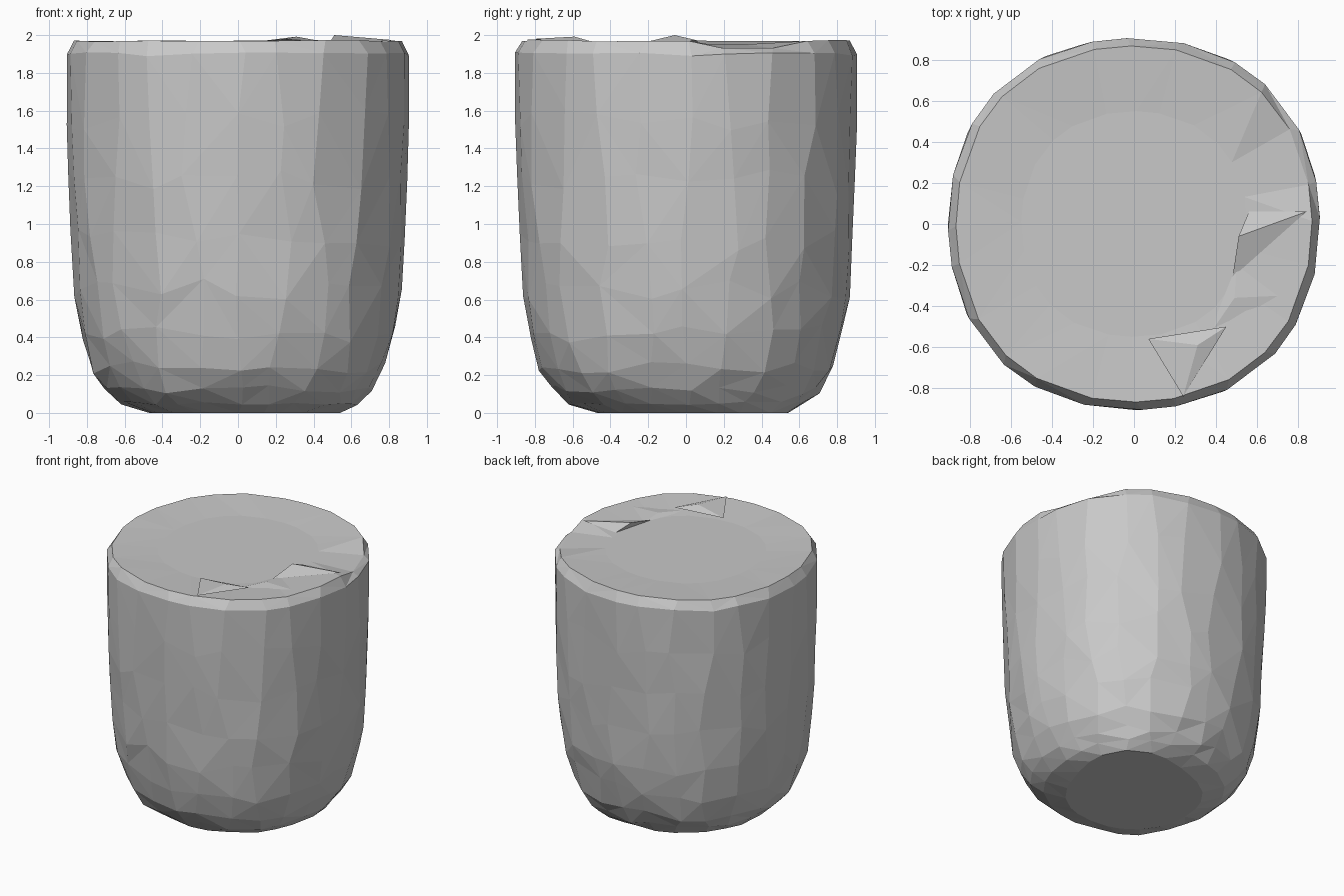
import bpy, bmesh, math, random
from mathutils import Vector

random.seed(11)
cube = bpy.data.objects.get("Cube")
if cube:
    bpy.data.objects.remove(cube, do_unlink=True)

stone = bpy.data.materials.new("stone_grey")
stone.use_nodes = True
grey = (0.58, 0.58, 0.58, 1)
stone.diffuse_color = grey
stone.node_tree.nodes["Principled BSDF"].inputs["Base Color"].default_value = grey


def finish(bm, name):
    bmesh.ops.recalc_face_normals(bm, faces=bm.faces)
    mesh = bpy.data.meshes.new(name)
    bm.to_mesh(mesh)
    bm.free()
    mesh.materials.append(stone)
    obj = bpy.data.objects.new(name, mesh)
    bpy.context.scene.collection.objects.link(obj)
    return obj


# Profile of the block from base to rim: radius, height, roughness
SIDES = 24
PROFILE = [
    (0.47, 0.0, 0.0), (0.62, 0.05, 0.01), (0.71, 0.125, 0.025),
    (0.78, 0.24, 0.035), (0.835, 0.42, 0.05), (0.868, 0.65, 0.06),
    (0.888, 0.92, 0.07), (0.9, 1.22, 0.07), (0.907, 1.55, 0.06),
    (0.907, 1.9, 0.012), (0.868, 1.97, 0.004), (0.55, 1.95, 0.0),
]
RIM = len(PROFILE) - 2

# Shallow chips on the front: x, height, reach, depth
DENTS = [(-0.1, 0.45, 0.25, 0.02), (0.3, 0.85, 0.35, 0.015)]


def stone_point(i, row, radius, height, rough):
    # Columns lean gently so the facets run in upright strips
    turn = math.tau * (i + 0.15 * math.sin(row * 0.9 + i * 2.1)) / SIDES
    turn += random.uniform(-0.6, 0.6) * rough
    radius -= random.uniform(0, 0.1) * rough
    height += random.uniform(-1, 1) * rough
    # Plan is slightly squared, and the base spreads at the back corner
    radius *= 1 + 0.03 * math.sin(2 * turn) ** 2
    if row < 2:
        corner = max(0, math.cos(turn - math.pi / 4)) ** 4
        radius += corner * (0.15 if row == 0 else 0.05)
    # Worn stretch of the rim
    if row == RIM and 0.1 < turn < 0.75:
        height -= 0.04
    p = Vector((radius * math.cos(turn), radius * math.sin(turn), height))
    if p.y < 0:
        for x, z, reach, depth in DENTS:
            near = 1 - math.hypot(p.x - x, p.z - z) / reach
            if near > 0:
                p.y += depth * near
    return p


# Rough faceted block with irregular diagonals
bm = bmesh.new()
rings = []
for row, (radius, height, rough) in enumerate(PROFILE):
    rings.append([bm.verts.new(stone_point(i, row, radius, height, rough))
                  for i in range(SIDES)])
for low, high in zip(rings, rings[1:]):
    for i in range(SIDES):
        j = (i + 1) % SIDES
        a, b, c, d = low[i], low[j], high[j], high[i]
        # Pick the diagonal that keeps the surface bulging outward
        middle_ac, middle_bd = (a.co + c.co) / 2, (b.co + d.co) / 2
        if middle_ac.xy.length > middle_bd.xy.length:
            bm.faces.new((a, b, c))
            bm.faces.new((a, c, d))
        else:
            bm.faces.new((a, b, d))
            bm.faces.new((b, c, d))

# Flat underside and shallow hollow top
bm.faces.new(rings[0])
bm.faces.new(rings[-1])
finish(bm, "stone_block")


# Raised flakes on the top
def flake(name, base, peak):
    bm = bmesh.new()
    feet = [bm.verts.new(p) for p in base]
    tip = bm.verts.new(peak)
    bm.faces.new(feet)
    for a, b in zip(feet, feet[1:] + feet[:1]):
        bm.faces.new((a, b, tip))
    finish(bm, name)


flake("front_flake",
      [(0.07, -0.56, 1.962), (0.24, -0.84, 1.978), (0.45, -0.5, 1.966)],
      (0.31, -0.59, 1.992))
flake("side_flake",
      [(0.48, -0.26, 1.952), (0.84, 0.06, 1.972), (0.56, 0.06, 1.955)],
      (0.51, -0.06, 2.0))
flake("low_ridge",
      [(0.36, -0.55, 1.952), (0.7, -0.35, 1.962), (0.5, -0.2, 1.952)],
      (0.49, -0.36, 1.968))
